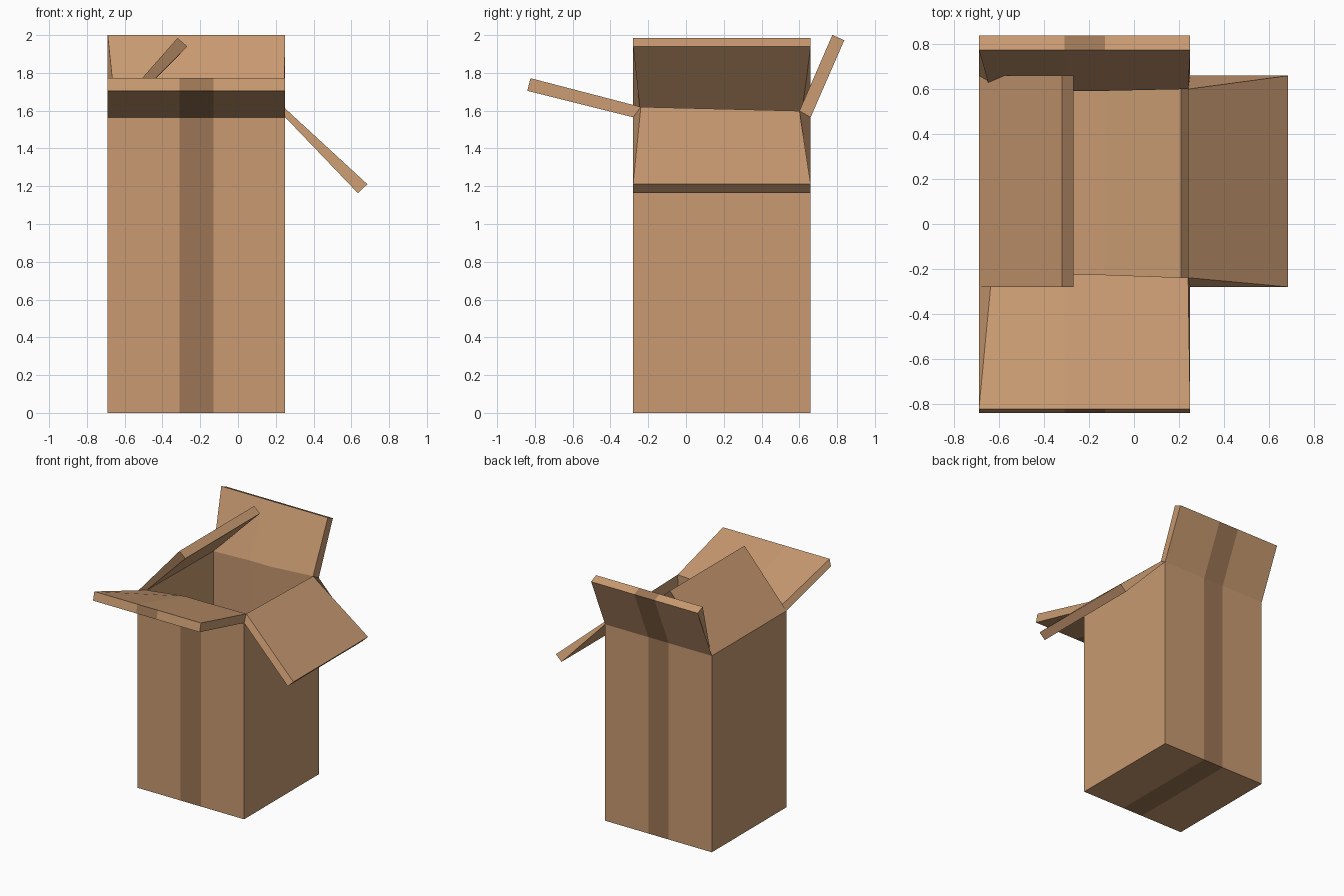
import bpy, bmesh

if "Cube" in bpy.data.objects:
    bpy.data.objects.remove(bpy.data.objects["Cube"])


def material(name, rgb):
    m = bpy.data.materials.new(name)
    m.diffuse_color = (*rgb, 1.0)
    m.use_nodes = True
    m.node_tree.nodes["Principled BSDF"].inputs["Base Color"].default_value = m.diffuse_color
    return m


cardboard = material("cardboard", (0.578, 0.323, 0.165))
tape = material("packing_tape", (0.335, 0.182, 0.092))

# Columns across the box: the middle strip is the tape
columns = [-0.69, -0.31, -0.13, 0.25]
# Side outline (y, z): front flap, front wall, bottom, back wall, back flap
outline = [(-0.84, 1.705), (-0.28, 1.565), (-0.28, 0.0),
           (0.66, 0.0), (0.66, 1.565), (0.838, 1.973)]

bm = bmesh.new()
v = [[bm.verts.new((x, y, z)) for x in columns] for y, z in outline]

# Front, bottom and back with their flaps, taped down the middle
for a, b in zip(v, v[1:]):
    for j in range(3):
        face = bm.faces.new((a[j], b[j], b[j + 1], a[j + 1]))
        face.material_index = 1 if j == 1 else 0


# Side walls, each with one flap
def side(bottom_a, bottom_b, hinge_b, hinge_a, tip_x, tip_z):
    bm.faces.new((bottom_a, bottom_b, hinge_b, hinge_a))
    tips = [bm.verts.new((tip_x, h.co.y, tip_z)) for h in (hinge_b, hinge_a)]
    bm.faces.new((hinge_a, hinge_b, tips[0], tips[1]))


side(v[2][3], v[3][3], v[4][3], v[1][3], 0.635, 1.163)    # right, hanging out
side(v[3][0], v[2][0], v[1][0], v[4][0], -0.32, 1.985)    # left, folding in

mesh = bpy.data.meshes.new("open_box")
bm.normal_update()
bm.to_mesh(mesh)
bm.free()
mesh.materials.append(cardboard)
mesh.materials.append(tape)
box = bpy.data.objects.new("open_box", mesh)
bpy.context.collection.objects.link(box)

# Board thickness goes inward; the inside is plain cardboard
solid = box.modifiers.new("board_thickness", 'SOLIDIFY')
solid.thickness = 0.069
solid.offset = -1
solid.use_even_offset = False
solid.material_offset = -1
solid.material_offset_rim = 0
